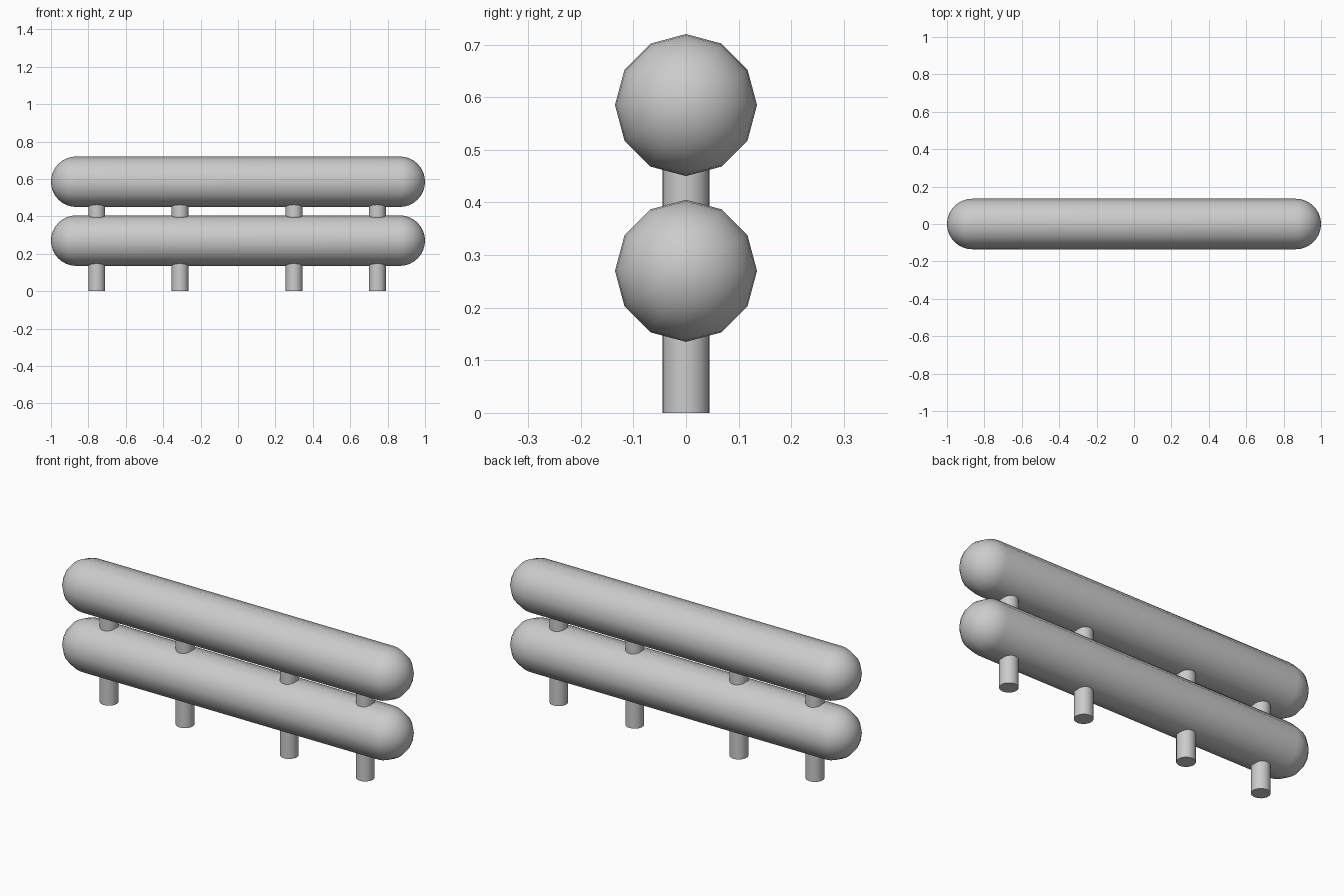
import bpy, bmesh, math
from mathutils import Vector

cube = bpy.data.objects.get("Cube")
if cube:
    bpy.data.objects.remove(cube, do_unlink=True)

R = 0.135          # rail radius
POST_R = 0.045
RAILS = {"lower_rail": 0.27, "upper_rail": 0.585}
POSTS = (-0.755, -0.31, 0.30, 0.745)
CAP_STEPS = 8

grey = bpy.data.materials.new("light_grey")
grey.use_nodes = True
colour = (0.6, 0.6, 0.6, 1)
grey.diffuse_color = colour
grey.node_tree.nodes["Principled BSDF"].inputs["Base Color"].default_value = colour


def finish(obj, angle):
    obj.data.materials.append(grey)
    bpy.ops.object.select_all(action='DESELECT')
    obj.select_set(True)
    bpy.context.view_layer.objects.active = obj
    bpy.ops.object.shade_smooth_by_angle(angle=math.radians(angle))


def rail(name, z):
    # Round-ended profile spun into a twelve-sided bar
    bm = bmesh.new()
    arc = [math.pi / 2 * i / CAP_STEPS for i in range(CAP_STEPS + 1)]
    right = [(1 - R + R * math.cos(a), R * math.sin(a)) for a in arc]
    profile = right + [(-x, h) for x, h in reversed(right)]
    verts = [bm.verts.new((x, 0, h)) for x, h in profile]
    edges = [bm.edges.new(pair) for pair in zip(verts, verts[1:])]
    bmesh.ops.spin(bm, geom=verts + edges, cent=(0, 0, 0), axis=(1, 0, 0),
                   angle=math.tau, steps=12, use_duplicate=False)
    bmesh.ops.remove_doubles(bm, verts=bm.verts, dist=0.0005)
    bmesh.ops.recalc_face_normals(bm, faces=bm.faces)
    mesh = bpy.data.meshes.new(name)
    bm.to_mesh(mesh)
    bm.free()
    obj = bpy.data.objects.new(name, mesh)
    bpy.context.collection.objects.link(obj)
    obj.location = Vector((0, 0, z))
    finish(obj, 40)


for name, z in RAILS.items():
    rail(name, z)

# Posts run from the ground up into the upper rail
top = RAILS["upper_rail"] - R / 2
for i, x in enumerate(POSTS, 1):
    bpy.ops.mesh.primitive_cylinder_add(vertices=24, radius=POST_R, depth=top,
                                        location=(x, 0, top / 2))
    bpy.context.object.name = f"post_{i}"
    finish(bpy.context.object, 40)
